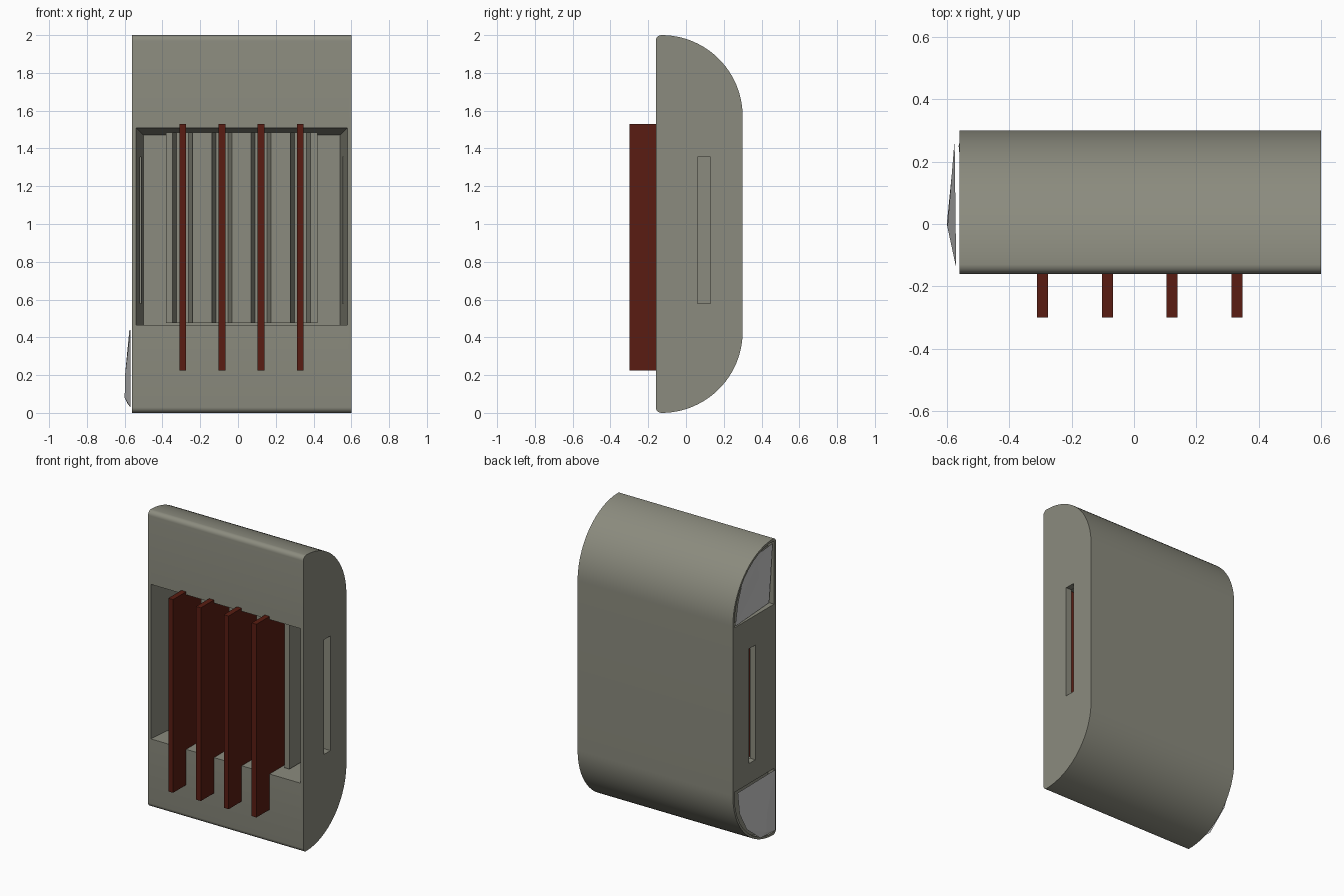
import bpy, bmesh, math

if "Cube" in bpy.data.objects:
    bpy.data.objects.remove(bpy.data.objects["Cube"])

X0, X1 = -0.56, 0.60
FINS = (-0.293, -0.085, 0.122, 0.33)


def material(name, color):
    m = bpy.data.materials.new(name)
    m.diffuse_color = color
    m.use_nodes = True
    m.node_tree.nodes["Principled BSDF"].inputs["Base Color"].default_value = m.diffuse_color
    return m


olive = material("olive_grey", (0.26, 0.26, 0.21, 1))
red = material("dark_red", (0.10, 0.012, 0.006, 1))


def make(name, verts, faces, mat=None):
    me = bpy.data.meshes.new(name)
    me.from_pydata(verts, [], faces)
    bm = bmesh.new()
    bm.from_mesh(me)
    bmesh.ops.recalc_face_normals(bm, faces=bm.faces)
    bm.to_mesh(me)
    bm.free()
    ob = bpy.data.objects.new(name, me)
    bpy.context.collection.objects.link(ob)
    if mat:
        me.materials.append(mat)
    return ob


def loft(name, ring_a, ring_b, mat=None):
    n = len(ring_a)
    sides = [(i, (i + 1) % n, n + (i + 1) % n, n + i) for i in range(n)]
    return make(name, ring_a + ring_b,
                [tuple(range(n)), tuple(range(n, 2 * n))] + sides, mat)


def prism_x(name, profile, xa, xb, mat=None):
    return loft(name, [(xa, y, z) for y, z in profile],
                [(xb, y, z) for y, z in profile], mat)


def prism_z(name, profile, za, zb, mat=None):
    return loft(name, [(x, y, za) for x, y in profile],
                [(x, y, zb) for x, y in profile], mat)


def box(name, xa, xb, ya, yb, za, zb, mat=None):
    return prism_z(name, [(xa, ya), (xb, ya), (xb, yb), (xa, yb)], za, zb, mat)


def cut(target, cutter):
    mod = target.modifiers.new("cut", 'BOOLEAN')
    mod.operation, mod.solver, mod.object = 'DIFFERENCE', 'EXACT', cutter
    bpy.context.view_layer.objects.active = target
    bpy.ops.object.modifier_apply(modifier=mod.name)
    bpy.data.objects.remove(cutter)


def arc(cy, cz, r, a0, a1, n):
    return [(cy + r * math.cos(math.radians(a0 + (a1 - a0) * i / n)),
             cz + r * math.sin(math.radians(a0 + (a1 - a0) * i / n)))
            for i in range(n + 1)]


# Housing: flat front, large rounded back corners, small front fillets
R = 0.43
profile = (arc(-0.13, R, R, -90, 0, 24) + arc(-0.13, 2 - R, R, 0, 90, 24)
           + arc(-0.13, 1.97, 0.03, 100, 180, 5) + arc(-0.13, 0.03, 0.03, 180, 260, 5))
housing = prism_x("housing", profile, X0, X1, olive)

# Front window, tapering inward
def rect(xa, xb, za, zb, y):
    return [(xa, y, za), (xb, y, za), (xb, y, zb), (xa, y, zb)]


cut(housing, loft("window_cutter", rect(-0.54, 0.58, 0.465, 1.51, -0.17),
                  rect(-0.50, 0.54, 0.465, 1.47, 0.26)))
# Long slots through both end walls
for xa, xb in ((-0.6, -0.46), (0.50, 0.65)):
    cut(housing, box("slot_cutter", xa, xb, 0.06, 0.13, 0.58, 1.355))

# Shallow pockets in the left end, mirrored top and bottom
lower = [(-0.14, 0.445)] + [(-0.14, 0.02)] + arc(-0.13, R, R - 0.015, -85, 2, 10)
upper = [(y, 2 - z) for y, z in lower]
for pocket in (lower, upper):
    cut(housing, prism_x("pocket_cutter", pocket, -0.6, -0.515))
bpy.ops.object.select_all(action='DESELECT')
housing.select_set(True)
bpy.context.view_layer.objects.active = housing
bpy.ops.object.shade_smooth_by_angle(angle=math.radians(25))


# Faceted end caps: lower one bulges out, upper one is sunk inside the rim
def cap(name, rim, peak):
    n = len(rim)
    return make(name, rim + peak,
                [(i, (i + 1) % n, n) for i in range(2)]
                + [(2, n + 1, n)]
                + [(i, (i + 1) % n, n + 1) for i in range(2, n - 1)]
                + [(n - 1, n, n + 1), (n - 1, 0, n)][:2])


cap("lower_end_cap",
    [(-0.575, 0.27, 0.44), (-0.570, -0.14, 0.44), (-0.570, -0.14, 0.03),
     (-0.585, 0.04, 0.05), (-0.58, 0.18, 0.16), (-0.575, 0.25, 0.29)],
    [(-0.598, -0.01, 0.20), (-0.60, 0.00, 0.08)])
cap("upper_end_cap",
    [(-0.557, 0.27, 1.56), (-0.53, -0.13, 1.56), (-0.557, -0.13, 1.97),
     (-0.54, 0.03, 1.94), (-0.545, 0.17, 1.84), (-0.562, 0.25, 1.71)],
    [(-0.535, -0.02, 1.78), (-0.535, 0.00, 1.88)])

# Fin holder: block with a tapered groove around every fin
front, back, floor = -0.05, 0.262, 0.05
outline = [(-0.38, back), (-0.38, front)]
for x in FINS:
    outline += [(x - 0.053, front), (x - 0.032, floor),
                (x + 0.032, floor), (x + 0.053, front)]
outline += [(0.42, front), (0.42, back)]
prism_z("fin_holder", outline, 0.475, 1.485, olive)

# Four upright fins
for i, x in enumerate(FINS):
    box(f"fin_{i + 1}", x - 0.018, x + 0.018, -0.30, 0.045, 0.225, 1.53, red)
